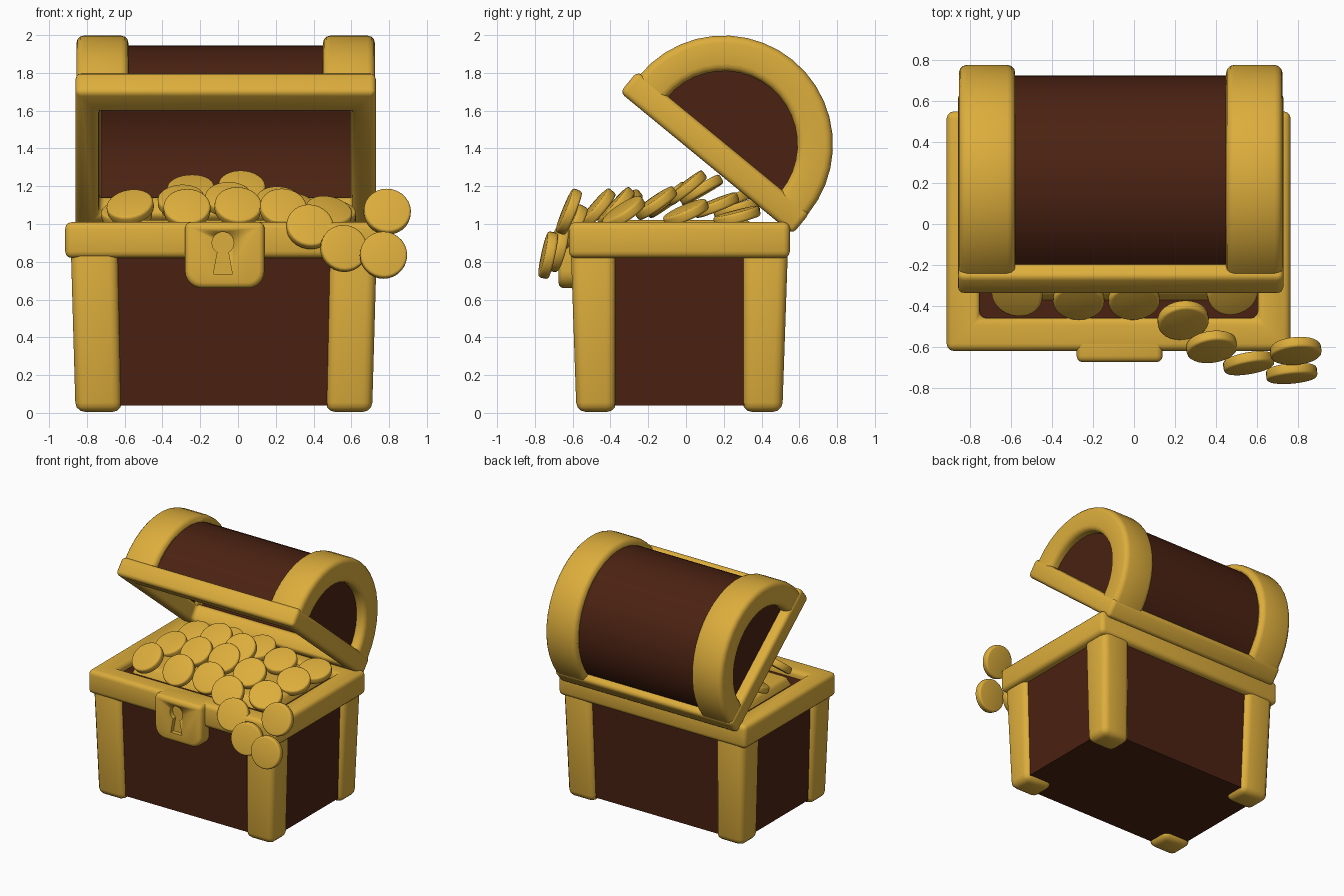
import bpy, bmesh
from math import sin, cos, pi, radians
from mathutils import Matrix, Vector

if "Cube" in bpy.data.objects:
    bpy.data.objects.remove(bpy.data.objects["Cube"])


def material(name, rgb):
    m = bpy.data.materials.new(name)
    m.use_nodes = True
    m.diffuse_color = (*rgb, 1)
    bsdf = m.node_tree.nodes["Principled BSDF"]
    bsdf.inputs["Base Color"].default_value = (*rgb, 1)
    bsdf.inputs["Roughness"].default_value = 0.6
    return m


GOLD = material("gold", (0.72, 0.42, 0.045))
WOOD = material("dark_wood", (0.07, 0.016, 0.006))


def finish(bm, name, mat, bevel=0.0, matrix=None):
    """Round the hard edges and turn the bmesh into a smooth object."""
    bmesh.ops.recalc_face_normals(bm, faces=bm.faces)
    if bevel:
        hard = [e for e in bm.edges if e.calc_face_angle(0) > radians(40)]
        bmesh.ops.bevel(bm, geom=hard, offset=bevel, segments=3, profile=0.5,
                        affect='EDGES', clamp_overlap=True)
    mesh = bpy.data.meshes.new(name)
    bm.to_mesh(mesh)
    bm.free()
    mesh.materials.append(mat)
    ob = bpy.data.objects.new(name, mesh)
    bpy.context.collection.objects.link(ob)
    if matrix:
        ob.matrix_world = matrix
    bpy.ops.object.select_all(action='DESELECT')
    bpy.context.view_layer.objects.active = ob
    ob.select_set(True)
    bpy.ops.object.shade_smooth_by_angle(angle=radians(38))
    return ob


def loft(name, sections, mat, bevel=0.0, closed=False, matrix=None):
    """Skin matching closed sections; either join the ends or cap them."""
    bm = bmesh.new()
    rows = [[bm.verts.new(p) for p in s] for s in sections]
    pairs = list(zip(rows, rows[1:]))
    if closed:
        pairs.append((rows[-1], rows[0]))
    else:
        bm.faces.new(rows[0])
        bm.faces.new(rows[-1])
    for a, b in pairs:
        for i in range(len(a)):
            j = (i + 1) % len(a)
            bm.faces.new((a[i], a[j], b[j], b[i]))
    return finish(bm, name, mat, bevel, matrix)


def rect(x0, x1, y0, y1, z):
    return [(x0, y0, z), (x1, y0, z), (x1, y1, z), (x0, y1, z)]


def frame(name, outer, inner, z0, z1, bevel, matrix):
    """Rectangular ring."""
    loops = [rect(*outer, z0), rect(*outer, z1), rect(*inner, z1), rect(*inner, z0)]
    loft(name, loops, GOLD, bevel, True, matrix)


# Body
body = Matrix.Translation((-0.075, -0.035, 0))
loft("body_panels", [rect(-0.755, 0.755, -0.515, 0.515, 0.04),
                     rect(-0.78, 0.78, -0.54, 0.54, 0.95)], WOOD, matrix=body)
for sx, side in ((1, "left"), (-1, "right")):
    for sy, end in ((-1, "front"), (1, "back")):
        loft(f"{end}_{side}_post",
             [rect(0.54 * sx, 0.785 * sx, 0.335 * sy, 0.545 * sy, 0.005),
              rect(0.56 * sx, 0.81 * sx, 0.335 * sy, 0.575 * sy, 0.88)],
             GOLD, 0.05, matrix=body)
frame("body_rim", (-0.84, 0.84, -0.585, 0.585), (-0.68, 0.68, -0.425, 0.425),
      0.82, 1.01, 0.035, body)

# Lid, built about its hinge-tilted axis
lid = Matrix.Translation((-0.065, 0.2, 1.42)) @ Matrix.Rotation(radians(-39.4), 4, 'X')
ARC = [pi * (1 - i / 20) for i in range(21)]


def arch(name, profile, mat, bevel=0.0):
    """Sweep an (x, radius) profile over the vault with short straight feet."""
    secs = [[(x, -r, -0.1) for x, r in profile]]
    secs += [[(x, r * cos(a), r * sin(a)) for x, r in profile] for a in ARC]
    secs += [[(x, r, -0.1) for x, r in profile]]
    loft(name, secs, mat, bevel, matrix=lid)


arch("lid_vault", [(-0.7, 0.525), (0.7, 0.525), (0.7, 0.48), (-0.7, 0.48)], WOOD)
for s, side in ((1, "left"), (-1, "right")):
    arch(f"lid_{side}_band",
         [(0.79 * s, 0.578), (0.515 * s, 0.578), (0.515 * s, 0.5),
          (0.665 * s, 0.5), (0.665 * s, 0.39), (0.79 * s, 0.39)], GOLD, 0.045)
    disc = [(-0.5, -0.1)] + [(0.5 * cos(a), 0.5 * sin(a)) for a in ARC] + [(0.5, -0.1)]
    loft(f"lid_{side}_panel", [[(x * s, u, n) for u, n in disc] for x in (0.68, 0.715)],
         WOOD, matrix=lid)
frame("lid_rim", (-0.795, 0.795, -0.6, 0.582), (-0.67, 0.67, -0.43, 0.43),
      -0.135, 0.01, 0.03, lid)

# Lock plate with a cut keyhole
lock = Matrix.Translation((-0.07, 0, 0))
outline = [(-0.21, 1.01), (0.21, 1.01)]
for cx, start in ((0.12, 0), (-0.12, -pi / 2)):
    outline += [(cx + 0.09 * cos(start - i * pi / 12), 0.75 + 0.09 * sin(start - i * pi / 12))
                for i in range(7)]
plate = loft("lock_plate", [[(x, y, z) for x, z in outline] for y in (-0.675, -0.47)],
             GOLD, 0.03, matrix=lock)
hole = [(0.058 * cos(radians(a)), 0.9 + 0.058 * sin(radians(a))) for a in range(-60, 241, 20)]
hole += [(-0.05, 0.735), (0.05, 0.735)]
cutter = loft("keyhole_cutter", [[(x - 0.01, y, z) for x, z in hole] for y in (-0.8, -0.64)],
              GOLD, matrix=lock)
cutter.hide_render = True
cut = plate.modifiers.new("keyhole", 'BOOLEAN')
cut.operation = 'DIFFERENCE'
cut.solver = 'EXACT'
cut.object = cutter
bpy.context.view_layer.objects.active = plate
bpy.ops.object.modifier_apply(modifier=cut.name)
bpy.data.objects.remove(cutter)

# Treasure: a low bed and coins given by position, forward tilt and yaw
loft("treasure_bed", [rect(-0.64, 0.64, -0.36, 0.4, 0.9),
                      rect(-0.6, 0.6, -0.3, 0.38, 1.02)], GOLD, 0.03, matrix=body)
COINS = [
    # front row
    (-0.57, -0.34, 1.09, 38, -15), (-0.27, -0.37, 1.08, 48, 0), (0, -0.37, 1.09, 48, 5),
    (0.24, -0.47, 1.08, 50, 8), (0.48, -0.33, 1.06, 35, 20),
    # middle rows
    (-0.6, 0.0, 1.06, 25, -20), (-0.3, -0.1, 1.12, 35, -5), (-0.05, -0.1, 1.13, 38, 0),
    (0.22, -0.16, 1.11, 35, 10), (0.5, 0, 1.06, 25, 20), (-0.25, 0.08, 1.18, 30, -5),
    (0.02, 0.0, 1.19, 38, 5),
    # back row
    (-0.58, 0.27, 1.05, 20, -10), (-0.28, 0.27, 1.08, 18, 0), (0.04, 0.22, 1.12, 20, 0),
    (0.27, 0.16, 1.1, 22, 10), (0.5, 0.27, 1.04, 15, 15),
    # spilling over the corner
    (0.38, -0.6, 0.985, 62, 8), (0.56, -0.68, 0.87, 76, 10),
    (0.77, -0.73, 0.835, 78, 5), (0.79, -0.62, 1.065, 68, 5),
]
for i, (x, y, z, tilt, yaw) in enumerate(COINS):
    bm = bmesh.new()
    bmesh.ops.create_cone(bm, cap_ends=True, segments=28, radius1=0.125, radius2=0.125,
                          depth=0.055)
    turn = Matrix.Rotation(radians(yaw), 4, 'Z') @ Matrix.Rotation(radians(tilt), 4, 'X')
    finish(bm, f"coin_{i + 1}", GOLD, 0.014, Matrix.Translation(Vector((x, y, z))) @ turn)
